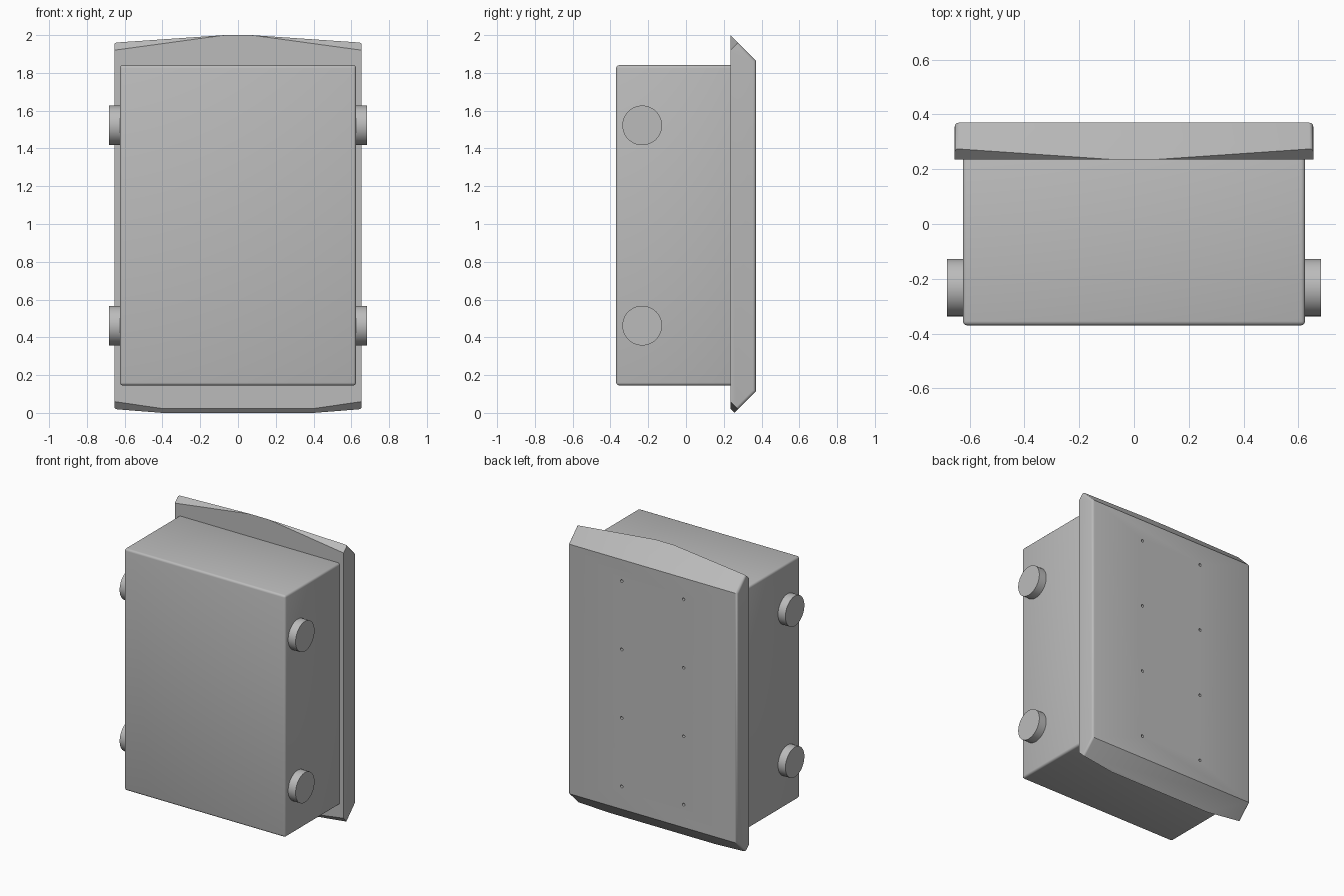
import bpy, bmesh, math
from mathutils import Matrix, Vector

cube = bpy.data.objects.get("Cube")
if cube:
    bpy.data.objects.remove(cube, do_unlink=True)

grey = bpy.data.materials.new("plain grey")
grey.use_nodes = True
colour = (0.5, 0.5, 0.5, 1)
grey.diffuse_color = colour
grey.node_tree.nodes["Principled BSDF"].inputs["Base Color"].default_value = colour


def finish(bm, name):
    bmesh.ops.recalc_face_normals(bm, faces=bm.faces[:])
    mesh = bpy.data.meshes.new(name)
    bm.to_mesh(mesh)
    bm.free()
    mesh.materials.append(grey)
    obj = bpy.data.objects.new(name, mesh)
    bpy.context.collection.objects.link(obj)
    return obj


def smooth(obj):
    bpy.ops.object.select_all(action='DESELECT')
    obj.select_set(True)
    bpy.context.view_layer.objects.active = obj
    bpy.ops.object.shade_smooth_by_angle(angle=math.radians(32))


def cylinder(bm, centre, axis, radius, depth, sides):
    turn = Vector((0, 0, 1)).rotation_difference(Vector(axis)).to_matrix().to_4x4()
    bmesh.ops.create_cone(bm, cap_ends=True, segments=sides, radius1=radius,
                          radius2=radius, depth=depth,
                          matrix=Matrix.Translation(centre) @ turn)


# Main box with softened edges
FRONT, BACK = -0.37, 0.37
bm = bmesh.new()
bmesh.ops.create_cube(bm, size=1, matrix=Matrix.Translation((0, -0.06, 0.993))
                      @ Matrix.Diagonal((1.25, 0.62, 1.695, 1)))
bmesh.ops.bevel(bm, geom=bm.edges[:], offset=0.015, segments=3,
                profile=0.5, affect='EDGES')
smooth(finish(bm, "body"))

# Lid: a convex slab with sloped ends and cut-back corners
RIM, HALF = 0.235, 0.655
half_points = [
    (HALF, BACK, 1.865), (HALF, BACK, 0.115),      # flat back
    (HALF, 0.275, 1.96), (HALF, RIM, 1.92),        # upper corner
    (0.07, RIM, 2.0),                              # upper crown
    (HALF, 0.275, 0.02), (HALF, RIM, 0.06),        # lower corner
    (0.4, 0.2565, 0.0015), (0.4, RIM, 0.023),      # lower edge
]
bm = bmesh.new()
for x, y, z in half_points:
    for side in (-1, 1):
        bm.verts.new((side * x, y, z))
bmesh.ops.convex_hull(bm, input=bm.verts[:])
bmesh.ops.dissolve_limit(bm, angle_limit=math.radians(1),
                         verts=bm.verts[:], edges=bm.edges[:])
for v in bm.verts:
    if v.co.z < 0.01:
        v.co.z = 0
side_edges = [e for e in bm.edges
              if all(abs(v.co.x) > HALF - 0.001 for v in e.verts)
              and e.verts[0].co.x * e.verts[1].co.x > 0
              and max(v.co.y for v in e.verts) > RIM + 0.03
              and sum(v.co.y for v in e.verts) > 0.6]
bmesh.ops.bevel(bm, geom=side_edges, offset=0.015, segments=3,
                profile=0.5, affect='EDGES')
lid = finish(bm, "lid")

# Screw holes: two columns of four, cut into the lid
bm = bmesh.new()
for x in (-0.24, 0.24):
    for row in range(4):
        cylinder(bm, (x, BACK, 0.275 + 0.48 * row), (0, 1, 0), 0.01, 0.06, 16)
cutter = finish(bm, "hole_cutter")
cut = lid.modifiers.new("holes", 'BOOLEAN')
cut.operation = 'DIFFERENCE'
cut.object = cutter
cut.solver = 'EXACT'
bpy.ops.object.select_all(action='DESELECT')
lid.select_set(True)
bpy.context.view_layer.objects.active = lid
bpy.ops.object.modifier_apply(modifier=cut.name)
bpy.data.objects.remove(cutter, do_unlink=True)
smooth(lid)

# Round knobs on both sides
for side, side_name in ((1, "left"), (-1, "right")):
    for z, level in ((1.522, "upper"), (0.462, "lower")):
        bm = bmesh.new()
        cylinder(bm, (side * 0.645, -0.232, z), (1, 0, 0), 0.105, 0.075, 48)
        smooth(finish(bm, f"{side_name}_{level}_knob"))
